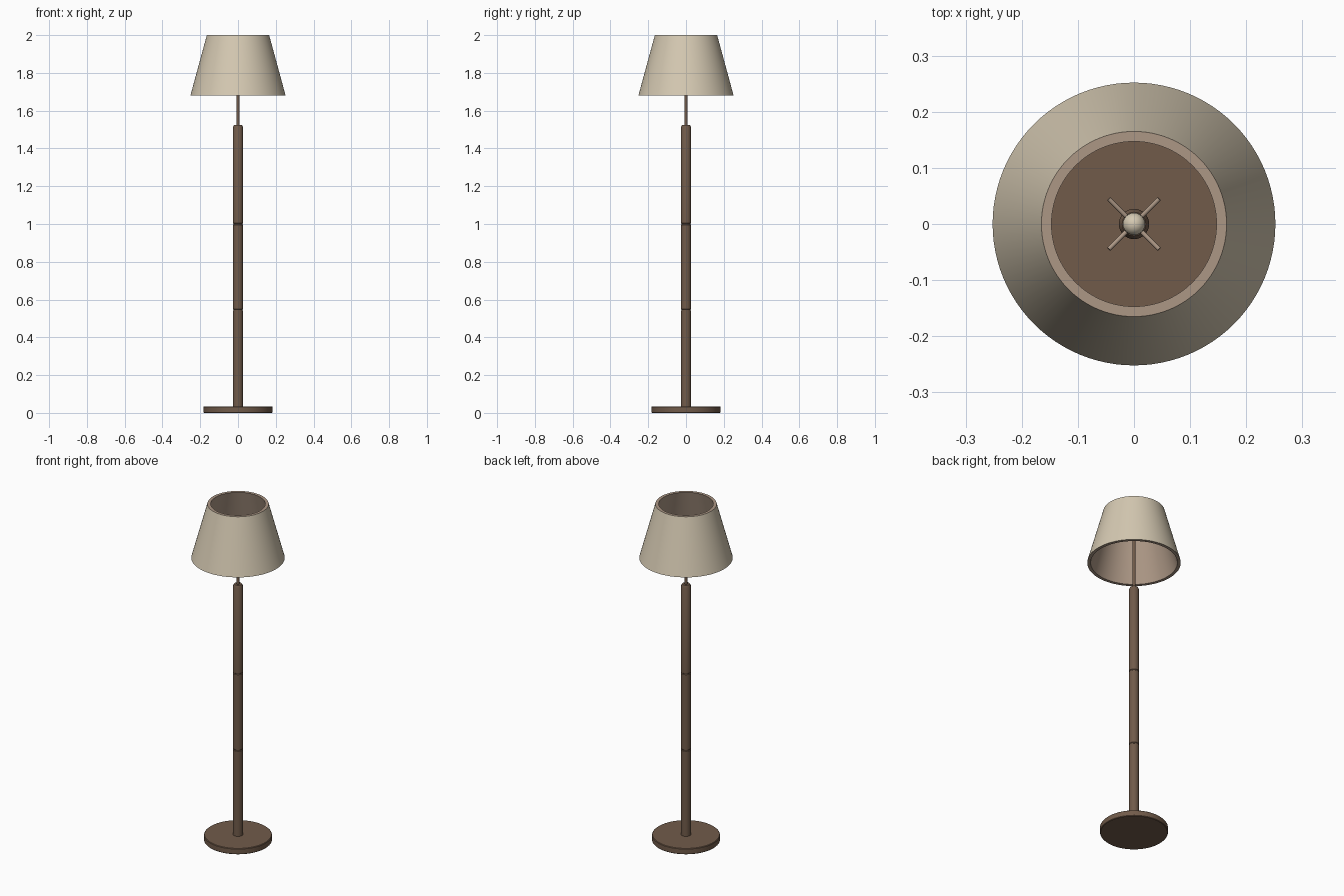
import bpy, math
from mathutils import Vector

if "Cube" in bpy.data.objects:
    bpy.data.objects.remove(bpy.data.objects["Cube"])


def material(name, srgb):
    m = bpy.data.materials.new(name)
    m.diffuse_color = [((c / 255 + 0.055) / 1.055) ** 2.4 for c in srgb] + [1]
    m.use_nodes = True
    m.node_tree.nodes["Principled BSDF"].inputs["Base Color"].default_value = m.diffuse_color
    return m


wood = material("dark_brown", (113, 91, 74))
cream = material("cream_shade", (213, 201, 178))
lining = material("tan_lining", (172, 151, 133))


def lathe(name, profile, mats, closed=False, sides=64, inner_from=None):
    """Spin an (r, z) profile around z; segments from inner_from on use slot 1."""
    verts, faces, idx = [], [], []
    for r, z in profile:
        for i in range(sides):
            a = 2 * math.pi * i / sides
            verts.append((r * math.cos(a), r * math.sin(a), z))
    n = len(profile)
    for k in range(n if closed else n - 1):
        k2 = (k + 1) % n
        for i in range(sides):
            j = (i + 1) % sides
            faces.append((k * sides + i, k * sides + j, k2 * sides + j, k2 * sides + i))
            idx.append(1 if inner_from is not None and k >= inner_from else 0)
    if not closed:
        faces.append(tuple(reversed(range(sides))))
        faces.append(tuple(range((n - 1) * sides, n * sides)))
        idx += [0, 0]
    me = bpy.data.meshes.new(name)
    me.from_pydata(verts, [], faces)
    for m in mats:
        me.materials.append(m)
    for p, s in zip(me.polygons, idx):
        p.material_index = s
    ob = bpy.data.objects.new(name, me)
    bpy.context.collection.objects.link(ob)
    finish(ob)
    return ob


def finish(ob):
    bpy.ops.object.select_all(action='DESELECT')
    ob.select_set(True)
    bpy.context.view_layer.objects.active = ob
    bpy.ops.object.shade_smooth_by_angle(angle=math.radians(35))


# Round foot
lathe("base", [(0.180, 0), (0.183, 0.003), (0.183, 0.032), (0.180, 0.035)], [wood])

# Pole with two fine joint grooves and a chamfered top
pole = [(0.027, 0.03)]
for z in (0.545, 1.0):
    pole += [(0.027, z - 0.004), (0.0245, z - 0.002), (0.0245, z + 0.002), (0.027, z + 0.004)]
pole += [(0.027, 1.512), (0.021, 1.525)]
lathe("pole", pole, [wood], sides=32)

# Thin stem up into the shade
lathe("stem", [(0.009, 1.52), (0.009, 1.85)], [wood], sides=20)

# Tapered shade: outer wall, then rims and inner wall in the lining colour
lathe("shade", [(0.252, 1.68), (0.165, 2.0), (0.147, 2.0), (0.234, 1.68)],
      [cream, lining], closed=True, sides=96, inner_from=1)

# Small bulb on the stem
bpy.ops.mesh.primitive_uv_sphere_add(segments=24, ring_count=12, radius=0.02, location=(0, 0, 1.86))
bulb = bpy.context.object
bulb.name = "bulb"
bulb.data.materials.append(cream)
finish(bulb)

# Four diagonal holder arms
for i in range(4):
    a = math.radians(45 + 90 * i)
    d = Vector((math.cos(a), math.sin(a), 0.15)).normalized()
    mid = Vector((0, 0, 1.85)) + d * 0.032
    bpy.ops.mesh.primitive_cylinder_add(vertices=12, radius=0.004, depth=0.064, location=mid,
                                        rotation=d.to_track_quat('Z', 'Y').to_euler())
    arm = bpy.context.object
    arm.name = f"holder_arm_{i + 1}"
    arm.data.materials.append(lining)
    finish(arm)
